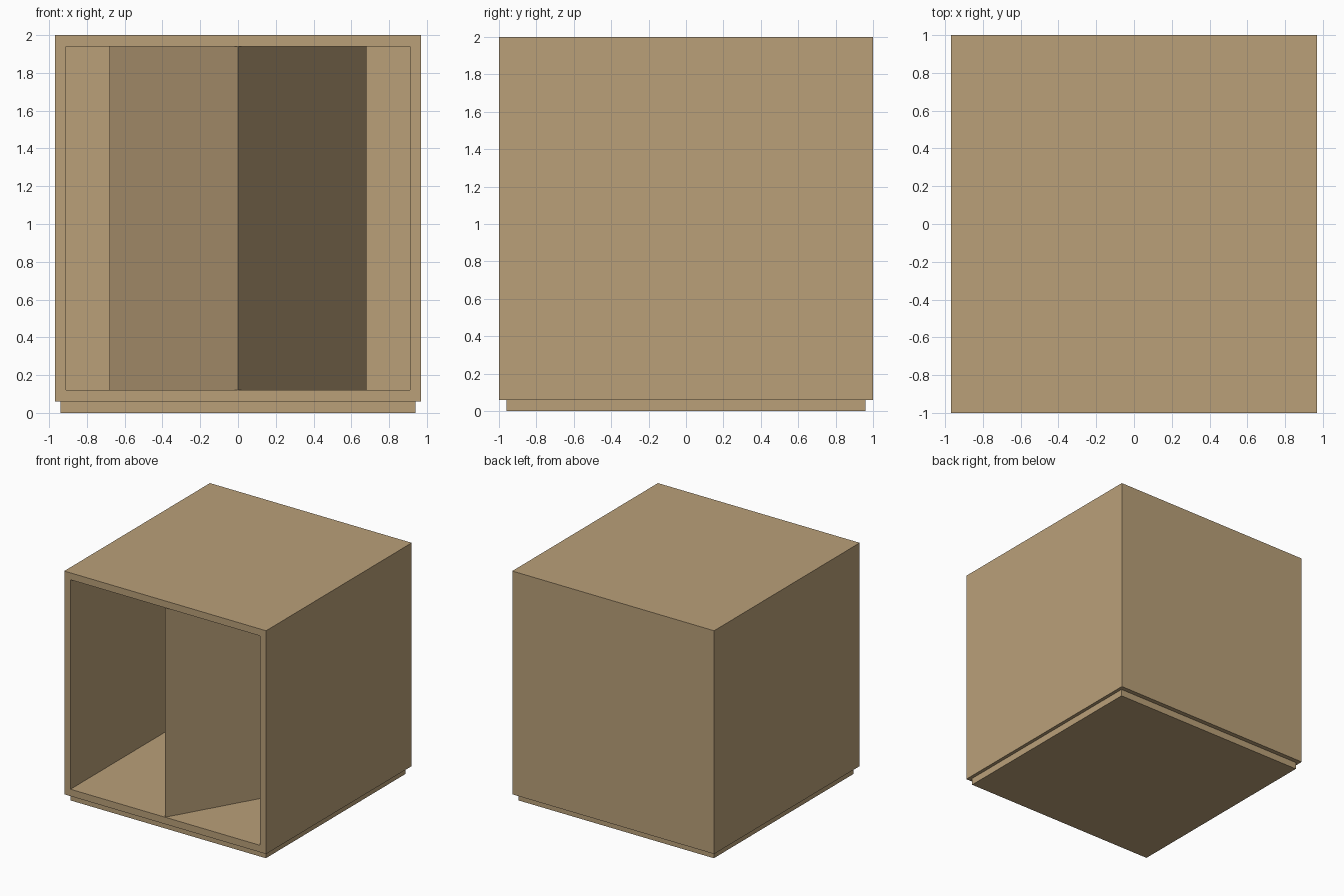
import bpy, bmesh, math

if "Cube" in bpy.data.objects:
    bpy.data.objects.remove(bpy.data.objects["Cube"])

# One flat wood colour
def lin(c):
    c /= 255
    return ((c + 0.055) / 1.055) ** 2.4

wood = bpy.data.materials.new("light wood")
wood.diffuse_color = (lin(186), lin(160), lin(121), 1)
wood.use_nodes = True
wood.node_tree.nodes["Principled BSDF"].inputs["Base Color"].default_value = wood.diffuse_color

W, D, T = 0.97, 1.0, 0.06        # half width, half depth, board thickness
BASE, TOP = 0.06, 2.0            # carcass bottom and top


def finish(name, bm):
    mesh = bpy.data.meshes.new(name)
    bm.to_mesh(mesh)
    bm.free()
    mesh.materials.append(wood)
    obj = bpy.data.objects.new(name, mesh)
    bpy.context.collection.objects.link(obj)
    return obj


def board(name, x, y, z):
    """Box spanning the given (low, high) ranges."""
    bm = bmesh.new()
    bmesh.ops.create_cube(bm, size=1)
    for v in bm.verts:
        v.co = [r[0] if c < 0 else r[1] for c, r in zip(v.co, (x, y, z))]
    return finish(name, bm)


# Carcass: sides, bottom, top and back
for name, s in (("left_side", -1), ("right_side", 1)):
    board(name, sorted((s * W, s * (W - T))), (-D, D), (BASE, TOP))
inner = (-W + T, W - T)
board("bottom_panel", inner, (-D, D), (BASE, BASE + T))
board("top_panel", inner, (-D, D), (TOP - T, TOP))
board("back_panel", inner, (D - T, D), (BASE + T, TOP - T))

# Recessed plinth
board("plinth", (-0.94, 0.94), (-0.96, 0.96), (0, BASE))

# Upright three-sided column, one edge touching the front opening
R = 0.785
bm = bmesh.new()
ring = [bm.verts.new((R * math.sin(a), -D + R - R * math.cos(a), BASE + T))
        for a in (i * math.tau / 3 for i in range(3))]
face = bm.faces.new(ring)
ext = bmesh.ops.extrude_face_region(bm, geom=[face])["geom"]
for v in ext:
    if isinstance(v, bmesh.types.BMVert):
        v.co.z = TOP - T
bmesh.ops.recalc_face_normals(bm, faces=bm.faces)
finish("triangular_column", bm)
